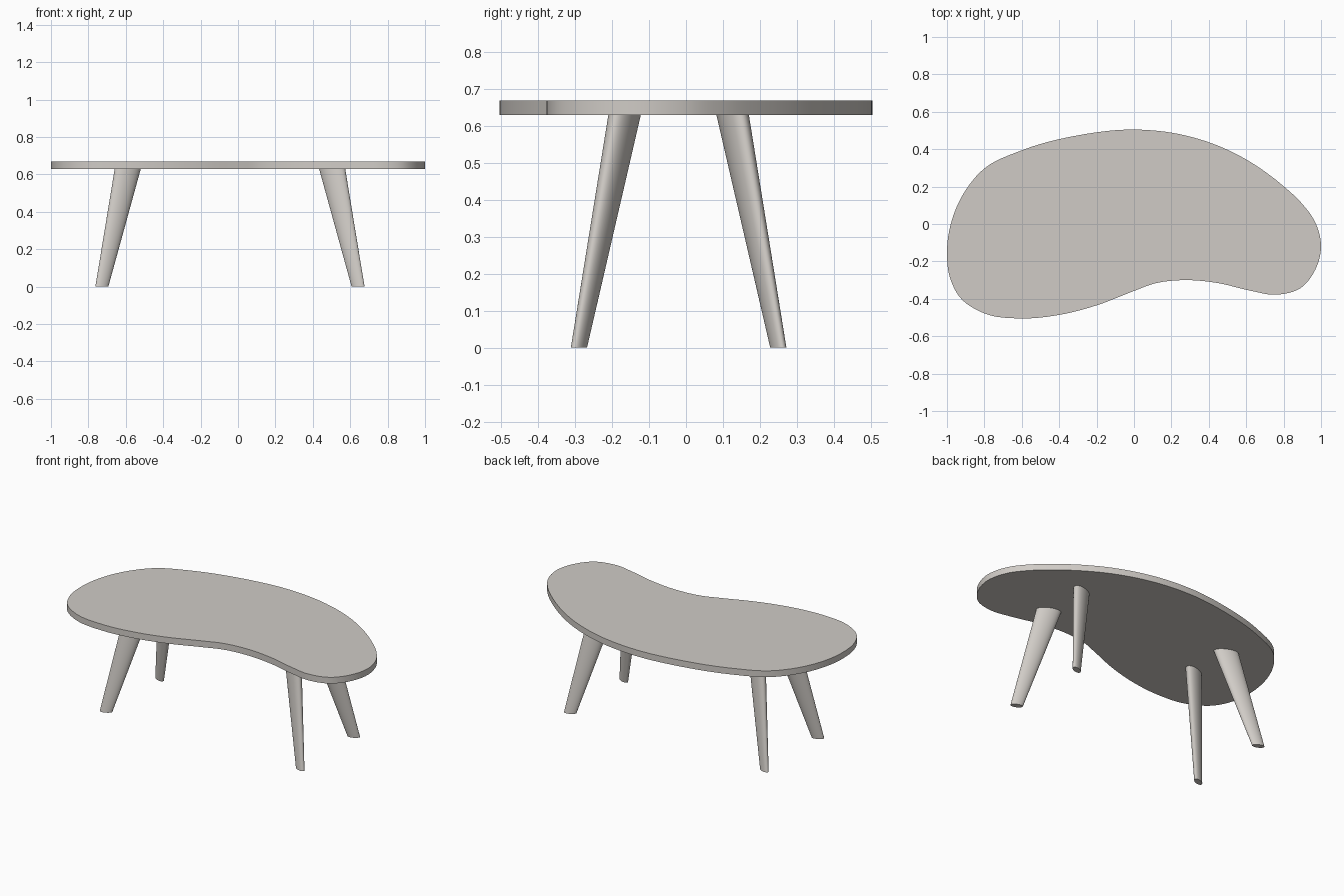
import bpy, bmesh, math
from mathutils import Vector

if "Cube" in bpy.data.objects:
    bpy.data.objects.remove(bpy.data.objects["Cube"])

mat = bpy.data.materials.new("warm grey")
mat.diffuse_color = (0.63, 0.60, 0.565, 1)
mat.use_nodes = True
mat.node_tree.nodes["Principled BSDF"].inputs["Base Color"].default_value = mat.diffuse_color

TOP_Z, UNDER_Z = 0.67, 0.63


def loft(name, lower, upper):
    """Closed solid between two matching rings of points."""
    bm = bmesh.new()
    a = [bm.verts.new(p) for p in lower]
    b = [bm.verts.new(p) for p in upper]
    n = len(a)
    bm.faces.new(list(reversed(a)))
    bm.faces.new(b)
    for i in range(n):
        j = (i + 1) % n
        bm.faces.new((a[i], a[j], b[j], b[i]))
    bmesh.ops.recalc_face_normals(bm, faces=bm.faces)
    me = bpy.data.meshes.new(name)
    bm.to_mesh(me)
    bm.free()
    me.materials.append(mat)
    ob = bpy.data.objects.new(name, me)
    bpy.context.collection.objects.link(ob)
    bpy.ops.object.select_all(action='DESELECT')
    ob.select_set(True)
    bpy.context.view_layer.objects.active = ob
    bpy.ops.object.shade_smooth_by_angle(angle=math.radians(35))
    return ob


def smooth_loop(pts, steps):
    """Centripetal-style closed spline through the points."""
    P = [Vector(p) for p in pts]
    n, out = len(P), []

    def tangent(i):
        p0, p1, p2 = P[i - 1], P[i], P[(i + 1) % n]
        d0, d1 = (p1 - p0).length, (p2 - p1).length
        return ((p1 - p0) / d0 * d1 + (p2 - p1) / d1 * d0) / (d0 + d1)

    for i in range(n):
        j = (i + 1) % n
        d = (P[j] - P[i]).length
        m0, m1 = tangent(i) * d, tangent(j) * d
        for k in range(steps):
            t = k / steps
            t2, t3 = t * t, t * t * t
            out.append(P[i] * (2*t3 - 3*t2 + 1) + m0 * (t3 - 2*t2 + t)
                       + P[j] * (3*t2 - 2*t3) + m1 * (t3 - t2))
    return out


# Kidney-shaped table top
outline = smooth_loop([
    (0, 0.508), (-0.3, 0.477), (-0.6, 0.397), (-0.8, 0.30), (-0.915, 0.16),
    (-0.975, 0.02), (-1, -0.15), (-0.985, -0.28), (-0.93, -0.39),
    (-0.8, -0.475), (-0.6, -0.502), (-0.4, -0.483), (-0.2, -0.432),
    (0, -0.355), (0.11, -0.315), (0.27, -0.297), (0.45, -0.313),
    (0.62, -0.353), (0.76, -0.375), (0.89, -0.34), (0.97, -0.24),
    (1, -0.12), (0.97, 0.01), (0.9, 0.11), (0.8, 0.205), (0.5, 0.40),
    (0.25, 0.482)], 6)
xs, ys = [p.x for p in outline], [p.y for p in outline]
outline = [(2 * (p.x - min(xs)) / (max(xs) - min(xs)) - 1,
            1.01 * (p.y - min(ys)) / (max(ys) - min(ys)) - 0.505)
           for p in outline]
loft("table_top", [(x, y, UNDER_Z) for x, y in outline],
     [(x, y, TOP_Z) for x, y in outline])


# Splayed tapering legs with oval sections that point outwards
def oval(cx, cy, z, a, b, sx, sy, n=48):
    c, s = math.cos(math.radians(23)), math.sin(math.radians(23))
    ring = []
    for i in range(n):
        t = 2 * math.pi * i / n
        u, v = a * math.cos(t), b * math.sin(t)
        ring.append((-0.043 + sx * (cx + u * c - v * s),
                     -0.02 + sy * (cy + u * s + v * c), z))
    return ring


for sx, side in ((-1, "left"), (1, "right")):
    for sy, end in ((-1, "front"), (1, "back")):
        loft(f"{end}_{side}_leg",
             oval(0.685, 0.27, 0, 0.037, 0.018, sx, sy),
             oval(0.546, 0.146, UNDER_Z + 0.002, 0.0745, 0.036, sx, sy))
